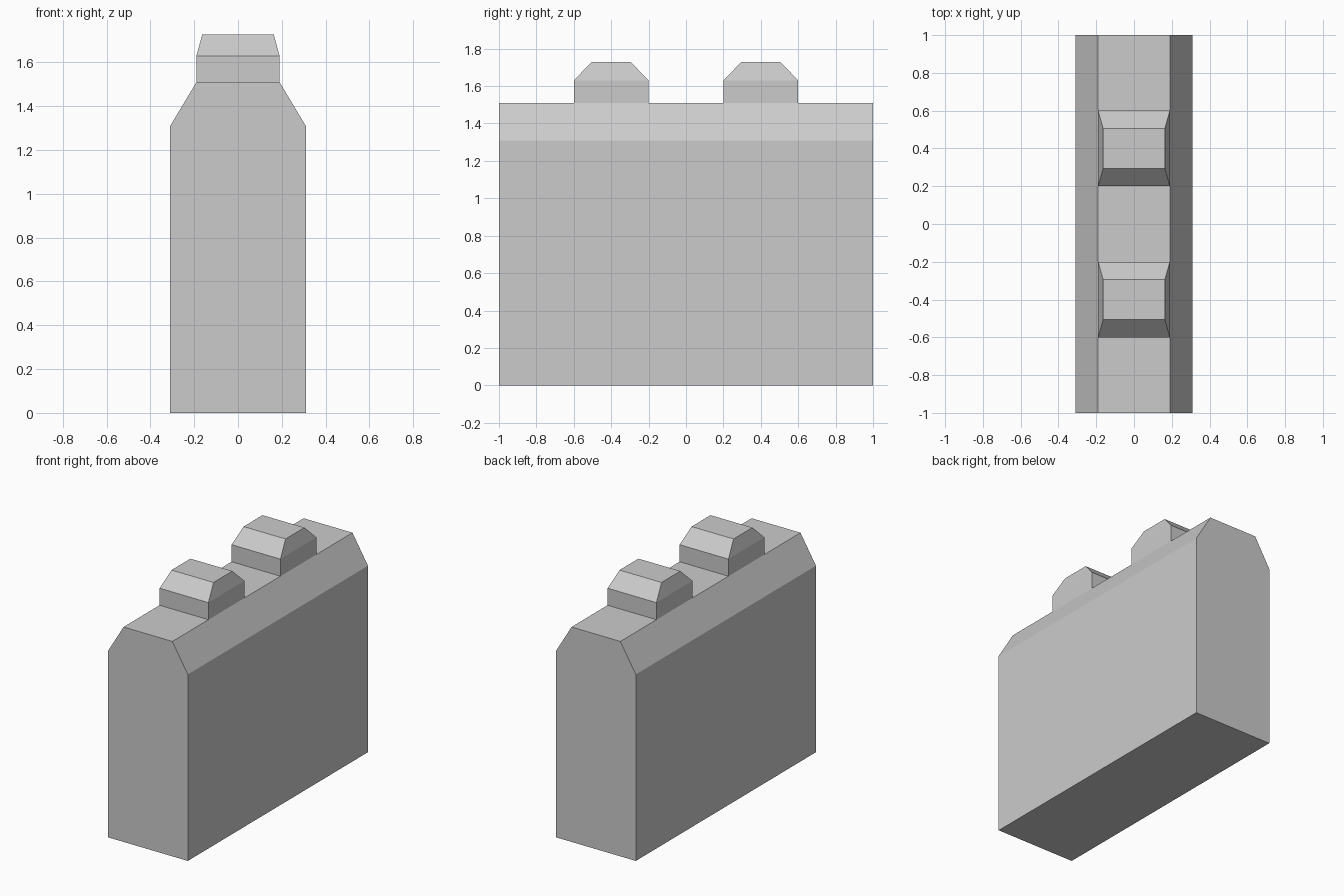
import bpy, bmesh
from mathutils import Vector

if "Cube" in bpy.data.objects:
    bpy.data.objects.remove(bpy.data.objects["Cube"])

# Body cross-section (x, z), mirrored left to right
half = [(0.31, 0), (0.31, 1.31), (0.19, 1.51)]
profile = half + [(-x, z) for x, z in reversed(half)]
stations = [-1, -0.6, -0.2, 0.2, 0.6, 1]

bm = bmesh.new()
rings = [[bm.verts.new((x, y, z)) for x, z in profile] for y in stations]
n = len(profile)

# Long sides, roof and underside, then the flat ends
for a, b in zip(rings, rings[1:]):
    for i in range(n):
        j = (i + 1) % n
        bm.faces.new((a[i], a[j], b[j], b[i]))
bm.faces.new(rings[0])
bm.faces.new(rings[-1])
bmesh.ops.recalc_face_normals(bm, faces=bm.faces[:])


def raise_face(face, height, scale=(1, 1)):
    """Extrude a roof face upward and taper it around its centre."""
    centre = face.calc_center_median()
    new = bmesh.ops.extrude_discrete_faces(bm, faces=[face])["faces"][0]
    for v in new.verts:
        v.co = Vector((centre.x + (v.co.x - centre.x) * scale[0],
                       centre.y + (v.co.y - centre.y) * scale[1],
                       v.co.z + height))
    return new


# Two bevelled caps growing out of the roof
for y in (-0.4, 0.4):
    roof = next(f for f in bm.faces
                if (f.calc_center_median() - Vector((0, y, 1.51))).length < 0.01)
    upright = raise_face(roof, 0.12)
    raise_face(upright, 0.098, (0.163 / 0.19, 0.105 / 0.2))

bmesh.ops.recalc_face_normals(bm, faces=bm.faces[:])
mesh = bpy.data.meshes.new("carton_body")
bm.to_mesh(mesh)
bm.free()
body = bpy.data.objects.new("body_with_caps", mesh)
bpy.context.collection.objects.link(body)
